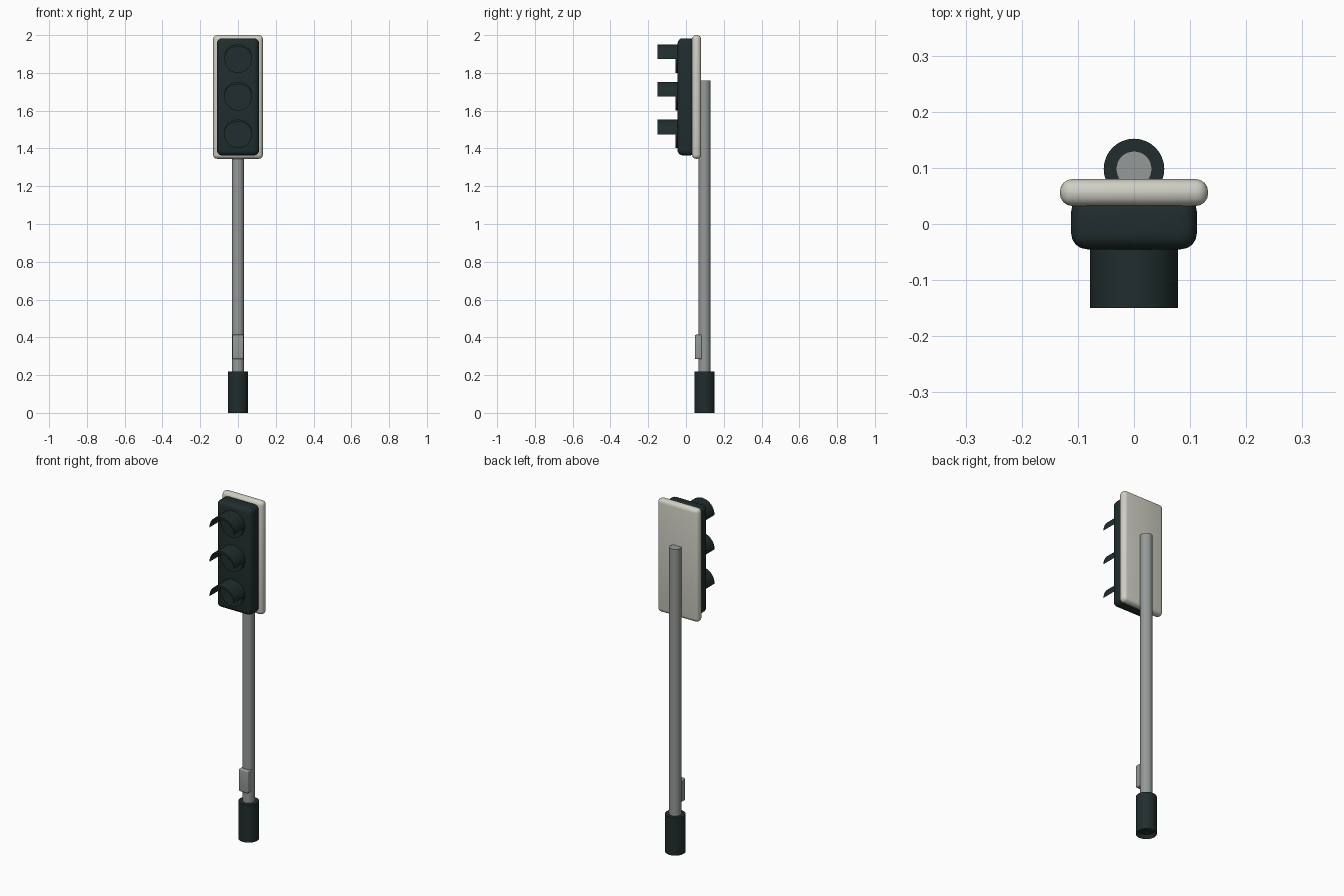
import bpy, bmesh, math
from mathutils import Matrix

if "Cube" in bpy.data.objects:
    bpy.data.objects.remove(bpy.data.objects["Cube"])


def material(name, rgb):
    m = bpy.data.materials.new(name)
    m.diffuse_color = (*rgb, 1)
    m.use_nodes = True
    m.node_tree.nodes["Principled BSDF"].inputs["Base Color"].default_value = m.diffuse_color
    return m


DARK = material("dark green black", (0.015, 0.026, 0.026))
GREY = material("pole grey", (0.30, 0.32, 0.31))
WHITE = material("warm white", (0.62, 0.62, 0.55))


def finish(name, bm, mat, angle=35):
    bmesh.ops.recalc_face_normals(bm, faces=bm.faces)
    me = bpy.data.meshes.new(name)
    bm.to_mesh(me)
    bm.free()
    me.materials.append(mat)
    ob = bpy.data.objects.new(name, me)
    bpy.context.collection.objects.link(ob)
    bpy.ops.object.select_all(action='DESELECT')
    ob.select_set(True)
    bpy.context.view_layer.objects.active = ob
    bpy.ops.object.shade_smooth_by_angle(angle=math.radians(angle))
    return ob


def rounded_box(name, x, y0, y1, z0, z1, bevel, mat):
    bm = bmesh.new()
    bmesh.ops.create_cube(bm, size=1)
    bmesh.ops.scale(bm, vec=(2 * x, y1 - y0, z1 - z0), verts=bm.verts)
    bmesh.ops.translate(bm, vec=(0, (y0 + y1) / 2, (z0 + z1) / 2), verts=bm.verts)
    bmesh.ops.bevel(bm, geom=bm.edges[:], offset=bevel, segments=4,
                    profile=0.5, affect='EDGES')
    return finish(name, bm, mat)


def cylinder(name, r, depth, centre, mat, along_y=False, recess=0):
    bm = bmesh.new()
    bmesh.ops.create_cone(bm, cap_ends=True, segments=32, radius1=r, radius2=r, depth=depth)
    if recess:  # hollow underside
        base = min(bm.faces, key=lambda f: f.calc_center_median().z)
        bmesh.ops.inset_region(bm, faces=[base], thickness=r * 0.25)
        bmesh.ops.translate(bm, vec=(0, 0, recess), verts=base.verts)
    if along_y:
        bmesh.ops.rotate(bm, cent=(0, 0, 0), verts=bm.verts,
                         matrix=Matrix.Rotation(math.pi / 2, 3, 'X'))
    bmesh.ops.translate(bm, vec=centre, verts=bm.verts)
    return finish(name, bm, mat)


def visor(name, z, r, inner, y0, y1):
    # crescent profile: half circle outside, flatter half ellipse inside
    n = 20
    arc = [math.pi * i / n for i in range(n + 1)]
    profile = [(r * math.cos(a), r * math.sin(a)) for a in arc]
    profile += [(r * math.cos(a), inner * math.sin(a)) for a in reversed(arc[1:-1])]
    bm = bmesh.new()
    face = bm.faces.new([bm.verts.new((x, y0, z + h)) for x, h in profile])
    ext = bmesh.ops.extrude_face_region(bm, geom=[face], use_keep_orig=True)
    bmesh.ops.translate(bm, vec=(0, y1 - y0, 0),
                        verts=[v for v in ext["geom"] if isinstance(v, bmesh.types.BMVert)])
    return finish(name, bm, DARK)


# Post and its foot sleeve
POST_Y = 0.098
cylinder("foot_sleeve", 0.054, 0.218, (0, POST_Y, 0.109), DARK, recess=0.02)
cylinder("post", 0.032, 1.661, (0, POST_Y, 0.9305), GREY)

# Crossing button box
rounded_box("button_box", 0.03, 0.047, 0.085, 0.284, 0.414, 0.007, GREY)

# Signal head
rounded_box("back_plate", 0.132, 0.032, 0.08, 1.345, 2.0, 0.022, WHITE)
rounded_box("housing", 0.112, -0.045, 0.05, 1.363, 1.983, 0.028, DARK)

# Lamps with sun visors
for i, z in enumerate((1.475, 1.674, 1.873)):
    cylinder(f"lens_{i}", 0.073, 0.03, (0, -0.041, z), DARK, along_y=True)
    visor(f"visor_{i}", z, 0.078, 0.066, -0.15, -0.044)
